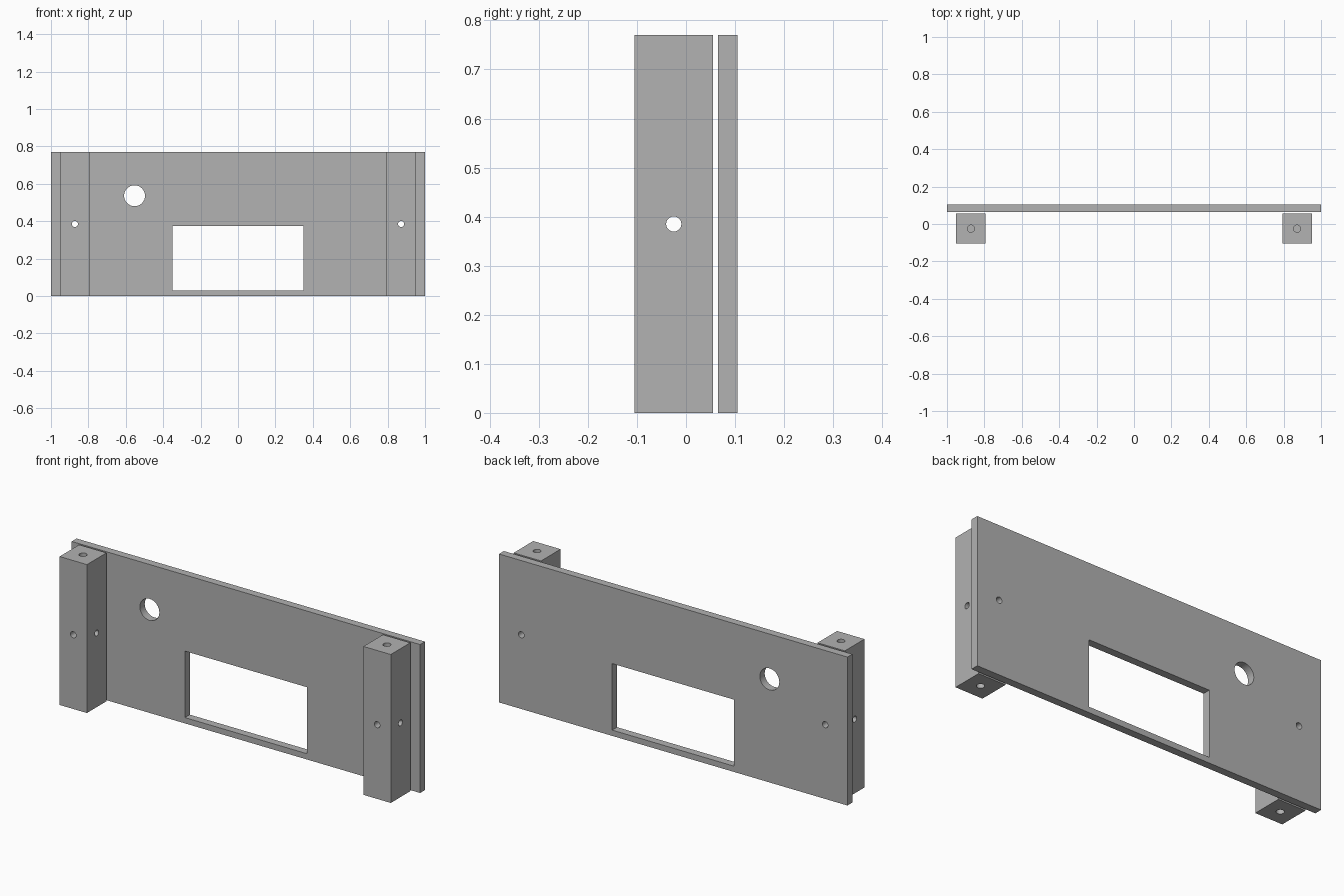
import bpy
from math import pi

if "Cube" in bpy.data.objects:
    bpy.data.objects.remove(bpy.data.objects["Cube"], do_unlink=True)

HEIGHT = 0.77
POST_X, POST_Y = 0.872, -0.025
MID = HEIGHT / 2

grey = bpy.data.materials.new("plain grey")
grey.use_nodes = True
grey.diffuse_color = (0.445, 0.445, 0.445, 1)
grey.node_tree.nodes["Principled BSDF"].inputs["Base Color"].default_value = grey.diffuse_color


def box(name, size, center):
    bpy.ops.mesh.primitive_cube_add(size=1, location=center)
    obj = bpy.context.object
    obj.name = name
    obj.scale = size
    bpy.ops.object.transform_apply(location=False, rotation=False, scale=True)
    obj.data.materials.append(grey)
    return obj


def drill(name, radius, length, center, axis):
    turn = {"x": (0, pi / 2, 0), "y": (pi / 2, 0, 0), "z": (0, 0, 0)}[axis]
    bpy.ops.mesh.primitive_cylinder_add(vertices=32, radius=radius, depth=length,
                                        location=center, rotation=turn)
    obj = bpy.context.object
    obj.name = name
    obj.data.materials.append(grey)
    return obj


def cut(target, cutters):
    for cutter in cutters:
        mod = target.modifiers.new("cut", "BOOLEAN")
        mod.operation = "DIFFERENCE"
        mod.solver = "EXACT"
        mod.object = cutter
        bpy.context.view_layer.objects.active = target
        bpy.ops.object.modifier_apply(modifier=mod.name)
    for cutter in cutters:
        bpy.data.objects.remove(cutter, do_unlink=True)
    bpy.ops.object.select_all(action="DESELECT")
    target.select_set(True)
    bpy.context.view_layer.objects.active = target
    bpy.ops.object.shade_smooth_by_angle(angle=pi / 6)


# Panel with a window, a round opening and two screw holes
panel = box("panel", (2, 0.04, HEIGHT), (0, 0.085, MID))
cut(panel, [
    box("window_cutter", (0.7, 0.2, 0.345), (0, 0.085, 0.2025)),
    drill("round_cutter", 0.056, 0.2, (-0.553, 0.085, 0.536), "y"),
    drill("screw_cutter", 0.016, 0.2, (POST_X, 0.085, MID), "y"),
    drill("screw_cutter", 0.016, 0.2, (-POST_X, 0.085, MID), "y"),
])

# Square posts with cross-drilled through holes and blind holes in both ends
for side, name in ((1, "left_post"), (-1, "right_post")):
    x = side * POST_X
    post = box(name, (0.157, 0.16, HEIGHT), (x, POST_Y, MID))
    cut(post, [
        drill("front_cutter", 0.016, 0.4, (x, POST_Y, MID), "y"),
        drill("side_cutter", 0.0155, 0.4, (x, POST_Y, MID), "x"),
        drill("top_cutter", 0.019, 0.3, (x, POST_Y, HEIGHT), "z"),
        drill("bottom_cutter", 0.019, 0.3, (x, POST_Y, 0), "z"),
    ])
